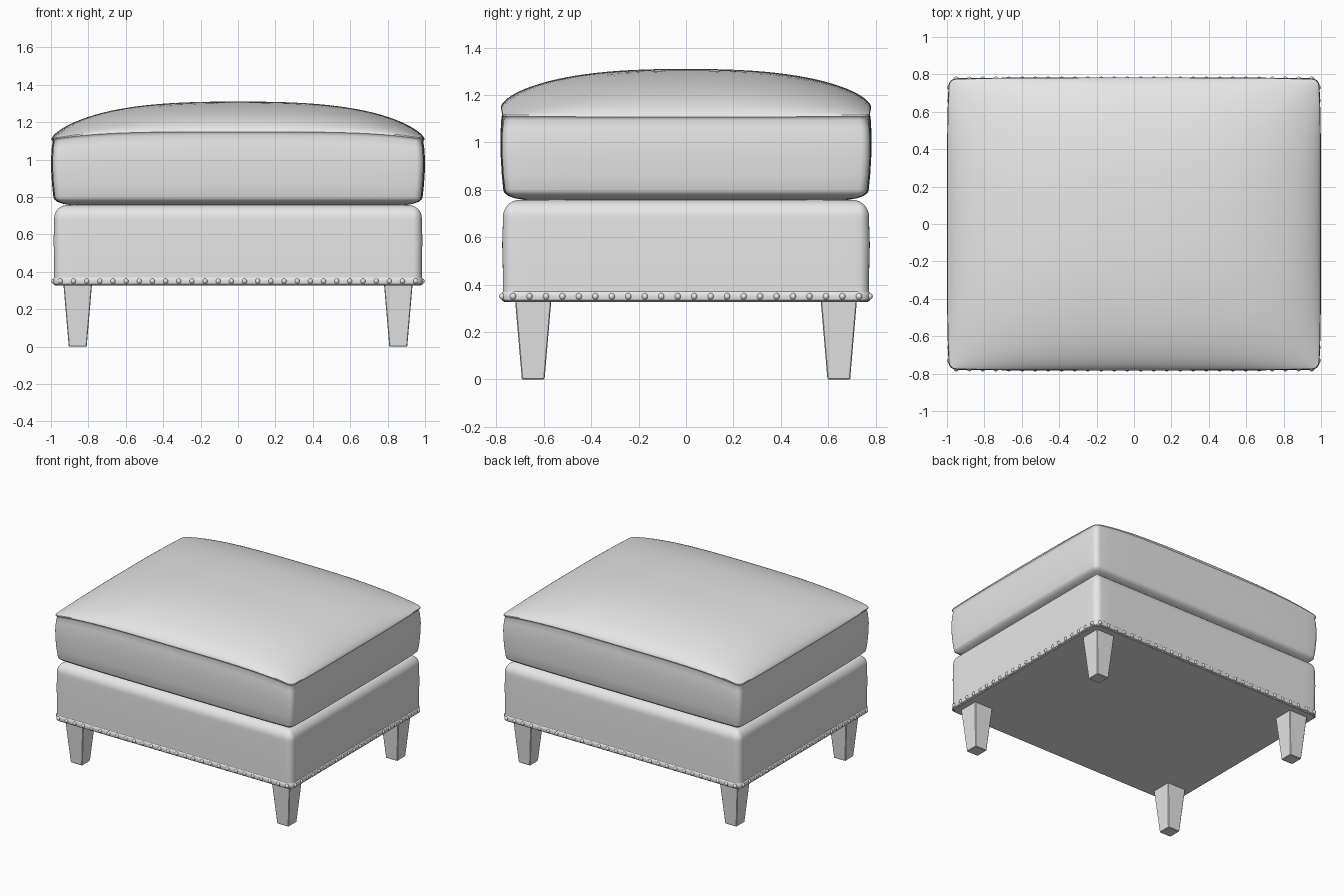
import bpy, bmesh, math
from mathutils import Matrix, Vector

if "Cube" in bpy.data.objects:
    bpy.data.objects.remove(bpy.data.objects["Cube"])

grey = bpy.data.materials.new("plain grey")
grey.diffuse_color = (0.8, 0.8, 0.8, 1)
grey.use_nodes = True
grey.node_tree.nodes["Principled BSDF"].inputs["Base Color"].default_value = grey.diffuse_color


def finish(name, bm, angle=35):
    bmesh.ops.recalc_face_normals(bm, faces=bm.faces)
    me = bpy.data.meshes.new(name)
    bm.to_mesh(me)
    bm.free()
    me.materials.append(grey)
    ob = bpy.data.objects.new(name, me)
    bpy.context.collection.objects.link(ob)
    bpy.ops.object.select_all(action='DESELECT')
    ob.select_set(True)
    bpy.context.view_layer.objects.active = ob
    bpy.ops.object.shade_smooth_by_angle(angle=math.radians(angle))
    return ob


def outline(hx, hy, r, bow=0.0, side=24, arc=6):
    """Rounded rectangle whose sides bow slightly outwards."""
    corners = []
    for i, (sx, sy) in enumerate([(1, 1), (-1, 1), (-1, -1), (1, -1)]):
        c = Vector((sx * (hx - r), sy * (hy - r)))
        corners.append([c + r * Vector((math.cos(a), math.sin(a)))
                        for a in [(i + k / arc) * math.pi / 2 for k in range(arc + 1)]])
    pts = []
    for i in range(4):
        a, b = corners[i][-1], corners[(i + 1) % 4][0]
        pts += corners[i] + [a.lerp(b, k / side) for k in range(1, side)]
    return [(p.x * (1 - bow * (p.y / hy) ** 4), p.y * (1 - bow * (p.x / hx) ** 4)) for p in pts]


def loft(bm, rings):
    """Skin a list of closed rings and cap both ends."""
    loops = [[bm.verts.new(p) for p in ring] for ring in rings]
    n = len(loops[0])
    for a, b in zip(loops, loops[1:]):
        for i in range(n):
            bm.faces.new((a[i], a[(i + 1) % n], b[(i + 1) % n], b[i]))
    bm.faces.new(loops[0][::-1])
    bm.faces.new(loops[-1])


# Upholstered base: straight sides, rounded upper edge
bm = bmesh.new()
prof = [(0, 0.33), (0, 0.45), (0.003, 0.57), (0, 0.66)]
prof += [(-0.07 * (1 - math.cos(a)), 0.685 + 0.072 * math.sin(a))
         for a in [k * math.pi / 16 for k in range(9)]]
loft(bm, [[(x, y, z) for x, y in outline(0.983 + d, 0.773 + d, max(0.045 + d, 0.02))]
          for d, z in prof + [(-0.2, 0.762)]])
finish("base", bm)

# Trim band around the lower edge
bm = bmesh.new()
prof = [(-0.03, 0.326), (-0.006, 0.326), (0.004, 0.334), (0.007, 0.35),
        (0.004, 0.366), (-0.004, 0.374), (-0.03, 0.376)]
loft(bm, [[(x, y, z) for x, y in outline(0.983 + d, 0.773 + d, 0.05 + d)] for d, z in prof])
finish("trim_band", bm)

# Nail heads along all four sides
bm = bmesh.new()


def nail(x, y):
    bmesh.ops.create_uvsphere(bm, u_segments=10, v_segments=6, radius=0.0145,
                              matrix=Matrix.Translation((x, y, 0.35)))


for s in (-1, 1):
    for i in range(28):
        nail(-0.95 + 1.9 * i / 27, s * 0.774)
    for i in range(22):
        nail(s * 0.984, -0.73 + 1.46 * i / 21)
finish("nail_heads", bm, 60)

# Cushion: bowed side panels, seam, domed top
HX, HY = 0.998, 0.782


def seam(x):
    return 1.108 + 0.04 * (1 - min(abs(x / HX), 1) ** 4)


def dome(x, y):
    f = [(1 - min(abs(t), 1) ** 2.5) ** 0.6 for t in (x / HX, y / HY)]
    return seam(x) + 0.162 * f[0] * f[1]


bm = bmesh.new()
rings = [[(x, y, z) for x, y in outline(HX + d, HY + d, 0.03, 0.01)]
         for d, z in [(-0.25, 0.755), (-0.1, 0.757), (-0.06, 0.764), (-0.03, 0.775), (-0.015, 0.788)]]
for d, t in [(-0.011, 0), (-0.004, 0.2), (0.001, 0.45), (0.002, 0.65), (-0.002, 0.85),
             (-0.007, 0.95), (-0.004, 0.985)]:
    rings.append([(x, y, 0.798 + (seam(x) - 0.798) * t)
                  for x, y in outline(HX + d, HY + d, 0.035, 0.01)])
edge = outline(HX, HY, 0.035, 0.01)
rings.append([(x, y, seam(x)) for x, y in edge])
for k in range(1, 25):
    s = 1 - (k / 25) ** 2
    rings.append([(x * s, y * s, dome(x * s, y * s)) for x, y in edge])
loft(bm, rings)
finish("cushion", bm, 40)

# Four tapered square legs
for sx, side in ((-1, "left"), (1, "right")):
    for sy, end in ((-1, "front"), (1, "back")):
        bm = bmesh.new()
        bmesh.ops.create_cube(bm, size=1)
        for v in bm.verts:
            h = 0.077 if v.co.z > 0 else 0.048
            v.co = (sx * 0.857 + math.copysign(h, v.co.x),
                    sy * 0.645 + math.copysign(h, v.co.y),
                    0.34 if v.co.z > 0 else 0)
        bmesh.ops.bevel(bm, geom=bm.edges[:], offset=0.004, segments=1, affect='EDGES')
        finish(f"{end}_{side}_leg", bm, 30)
